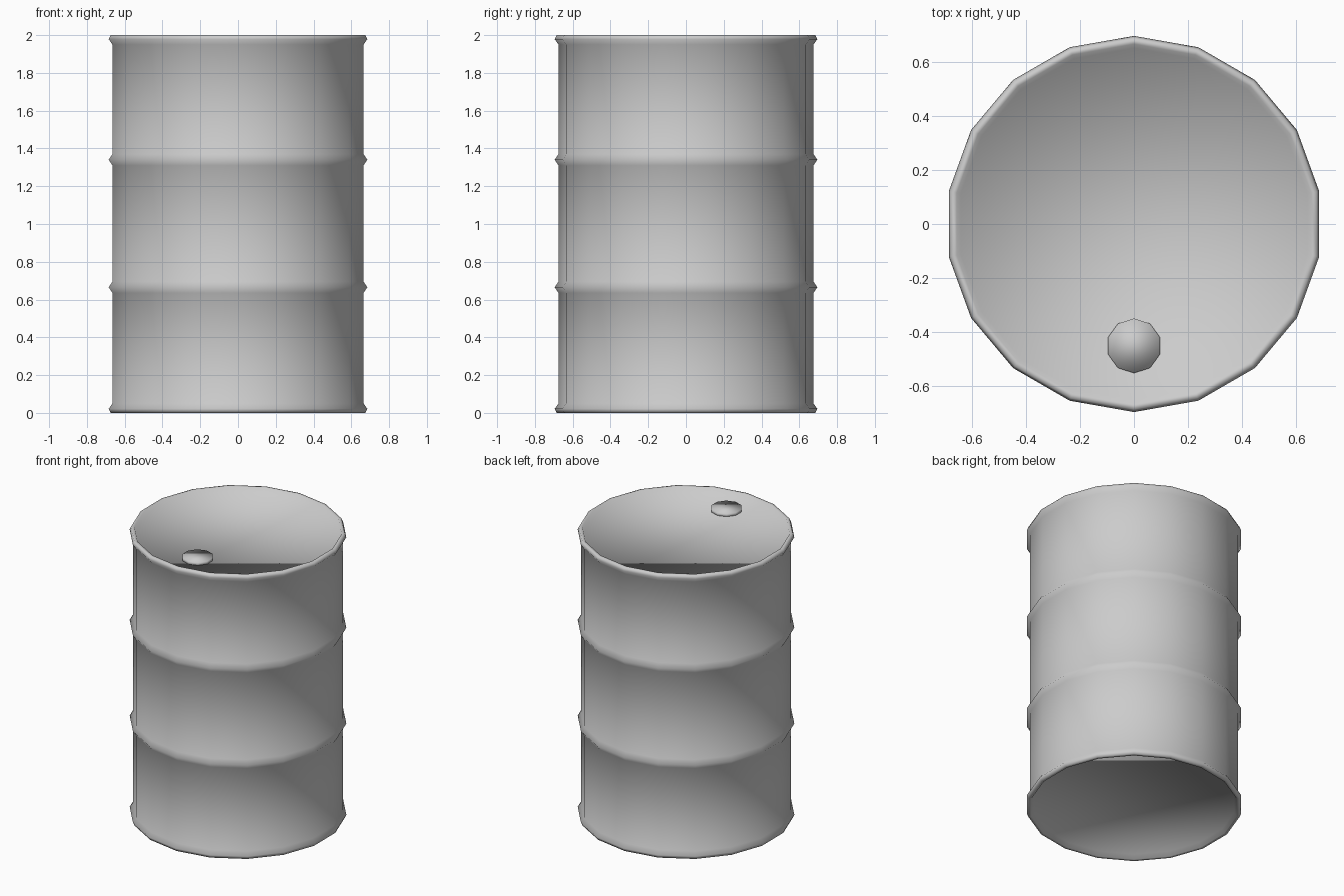
import bpy, bmesh, math

if "Cube" in bpy.data.objects:
    bpy.data.objects.remove(bpy.data.objects["Cube"])


def lathe(name, profile, sides, centre=(0, 0, 0)):
    """Revolve an (r, z) profile, closing both ends with flat faces."""
    bm = bmesh.new()
    rings = []
    for r, z in profile:
        rings.append([bm.verts.new((r * math.cos(math.pi / 2 + 2 * math.pi * i / sides),
                                    r * math.sin(math.pi / 2 + 2 * math.pi * i / sides), z))
                      for i in range(sides)])
    for a, b in zip(rings, rings[1:]):
        for i in range(sides):
            j = (i + 1) % sides
            bm.faces.new((a[i], a[j], b[j], b[i]))
    bm.faces.new(rings[0][::-1])
    bm.faces.new(rings[-1])
    for f in bm.faces:
        f.smooth = True
    me = bpy.data.meshes.new(name)
    bm.to_mesh(me)
    bm.free()
    ob = bpy.data.objects.new(name, me)
    ob.location = centre
    bpy.context.collection.objects.link(ob)
    return ob


BODY, RIB = 0.675, 0.695

# Drum: recessed base, lower rim, two ribs, upper rim, recessed lid
profile = [(0.65, 0.03), (0.665, 0.0), (0.685, 0.0), (RIB, 0.022), (BODY, 0.05)]
for z in (0.665, 1.34):
    profile += [(BODY, z - 0.03), (RIB, z), (BODY, z + 0.03)]
profile += [(BODY, 1.95), (RIB, 1.978), (0.685, 2.0), (0.665, 2.0), (0.65, 1.97)]
lathe("drum", profile, 18)

# Filler cap near the front of the lid
lathe("filler_cap", [(0.101, 0.0), (0.101, 0.025)], 10, (0, -0.45, 1.965))
